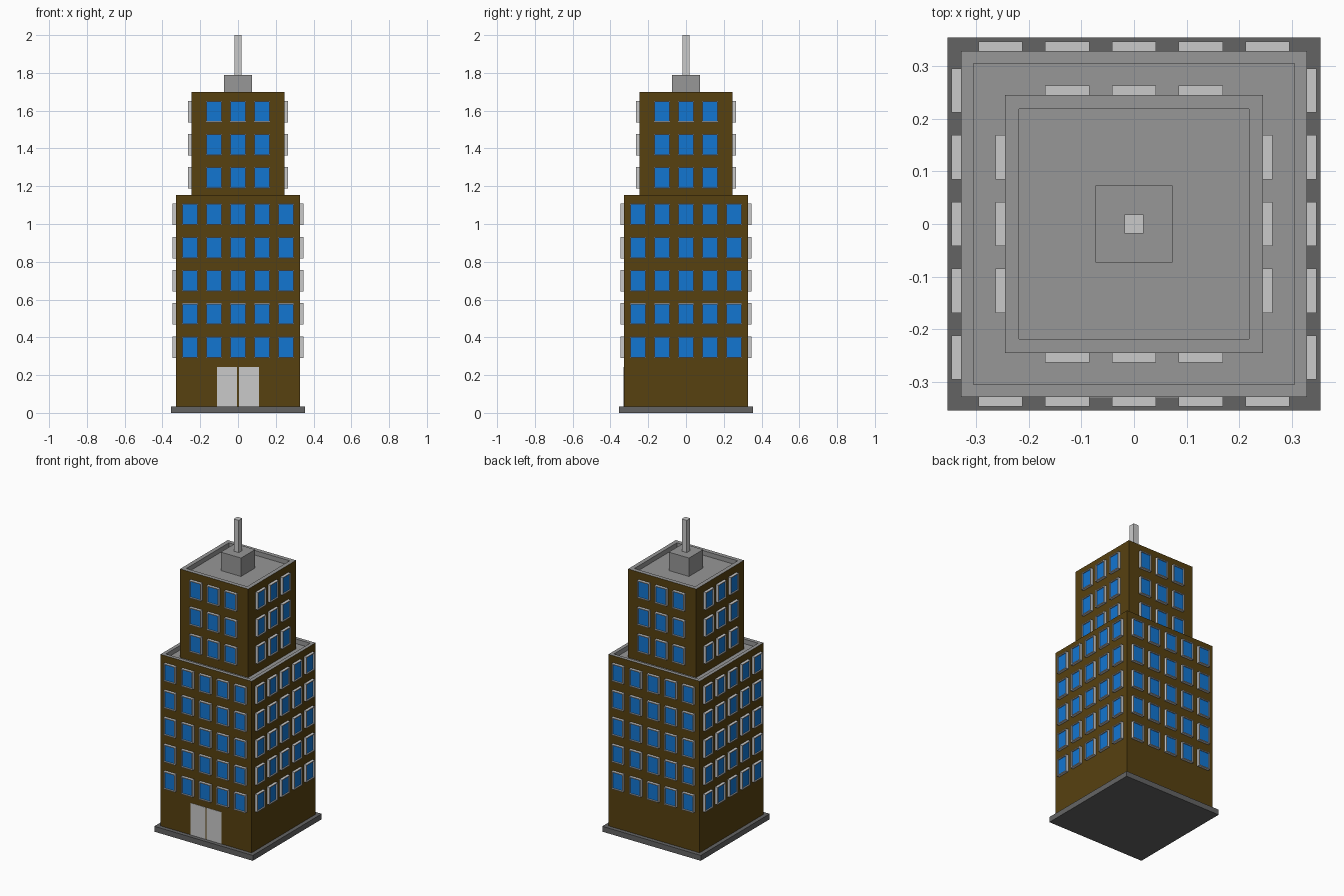
import bpy, bmesh
from math import pi
from mathutils import Matrix, Vector

cube = bpy.data.objects.get("Cube")
if cube:
    bpy.data.objects.remove(cube, do_unlink=True)


def material(name, color):
    m = bpy.data.materials.new(name)
    m.use_nodes = True
    m.diffuse_color = (*color, 1)
    m.node_tree.nodes["Principled BSDF"].inputs["Base Color"].default_value = (*color, 1)
    return m


BROWN = material("brown wall", (0.095, 0.052, 0.005))
ROOF = material("roof gray", (0.31, 0.31, 0.31))
DARK = material("dark gray base", (0.127, 0.127, 0.127))
LIGHT = material("light gray trim", (0.59, 0.59, 0.59))
BLUE = material("blue glass", (0.006, 0.18, 0.64))


def finish(name, bm, *mats):
    me = bpy.data.meshes.new(name)
    bm.to_mesh(me)
    bm.free()
    for m in mats:
        me.materials.append(m)
    ob = bpy.data.objects.new(name, me)
    bpy.context.collection.objects.link(ob)
    return ob


def add_box(bm, lo, hi):
    lo, hi = Vector(lo), Vector(hi)
    mat = Matrix.Translation((lo + hi) / 2) @ Matrix.Diagonal((*(hi - lo), 1))
    verts = bmesh.ops.create_cube(bm, size=1, matrix=mat)["verts"]
    return list({f for v in verts for f in v.link_faces})


def block(name, half, z0, z1, mat):
    bm = bmesh.new()
    add_box(bm, (-half, -half, z0), (half, half, z1))
    return finish(name, bm, mat)


def sink(bm, face, border, depth):
    """Inset a face and push it inwards; return the border, jamb and floor faces."""
    normal = face.normal.copy()
    rim = bmesh.ops.inset_region(bm, faces=[face], thickness=border)["faces"]
    old = set(bm.faces) - {face}
    floor = bmesh.ops.extrude_discrete_faces(bm, faces=[face])["faces"][0]
    bmesh.ops.translate(bm, verts=floor.verts, vec=-normal * depth)
    return rim, [f for f in bm.faces if f not in old and f is not floor], floor


def tower(name, half, z0, z1, parapet):
    """Brown block with a gray sunken roof behind a parapet."""
    bm = bmesh.new()
    faces = add_box(bm, (-half, -half, z0), (half, half, z1))
    bm.normal_update()
    top = max(faces, key=lambda f: f.normal.z)
    rim, walls, floor = sink(bm, top, parapet, 0.03)
    for f in [*rim, *walls, floor]:
        f.material_index = 1
    return finish(name, bm, BROWN, ROOF)


def windows(name, half, columns, rows, z_first):
    """Projecting framed windows with recessed glass on all four sides."""
    bm = bmesh.new()
    for col in range(columns):
        for row in range(rows):
            x = (col - (columns - 1) / 2) * 0.127
            z = z_first + row * 0.1757
            faces = add_box(bm, (x - 0.042, -half - 0.018, z - 0.057),
                            (x + 0.042, -half, z + 0.057))
            bm.normal_update()
            front = min(faces, key=lambda f: f.normal.y)
            sink(bm, front, 0.008, 0.008)[2].material_index = 1
    side = bm.verts[:] + bm.edges[:] + bm.faces[:]
    for turn in range(1, 4):
        copy = bmesh.ops.duplicate(bm, geom=side)["geom"]
        bmesh.ops.rotate(bm, verts=[g for g in copy if isinstance(g, bmesh.types.BMVert)],
                         cent=(0, 0, 0), matrix=Matrix.Rotation(turn * pi / 2, 3, "Z"))
    return finish(name, bm, LIGHT, BLUE)


# Main masses
block("base_slab", 0.355, 0, 0.035, DARK)
tower("lower_tower", 0.329, 0.035, 1.153, 0.033)
tower("upper_tower", 0.246, 1.123, 1.70, 0.038)

# Windows
windows("lower_windows", 0.329, 5, 5, 0.348)
windows("upper_windows", 0.246, 3, 3, 1.244)

# Rooftop
block("roof_box", 0.073, 1.67, 1.79, ROOF)
block("antenna", 0.018, 1.79, 2.0, LIGHT)

# Entrance
for name, s in (("right_door", -1), ("left_door", 1)):
    bm = bmesh.new()
    x0, x1 = sorted((s * 0.004, s * 0.112))
    add_box(bm, (x0, -0.331, 0.035), (x1, -0.325, 0.243))
    finish(name, bm, LIGHT)
